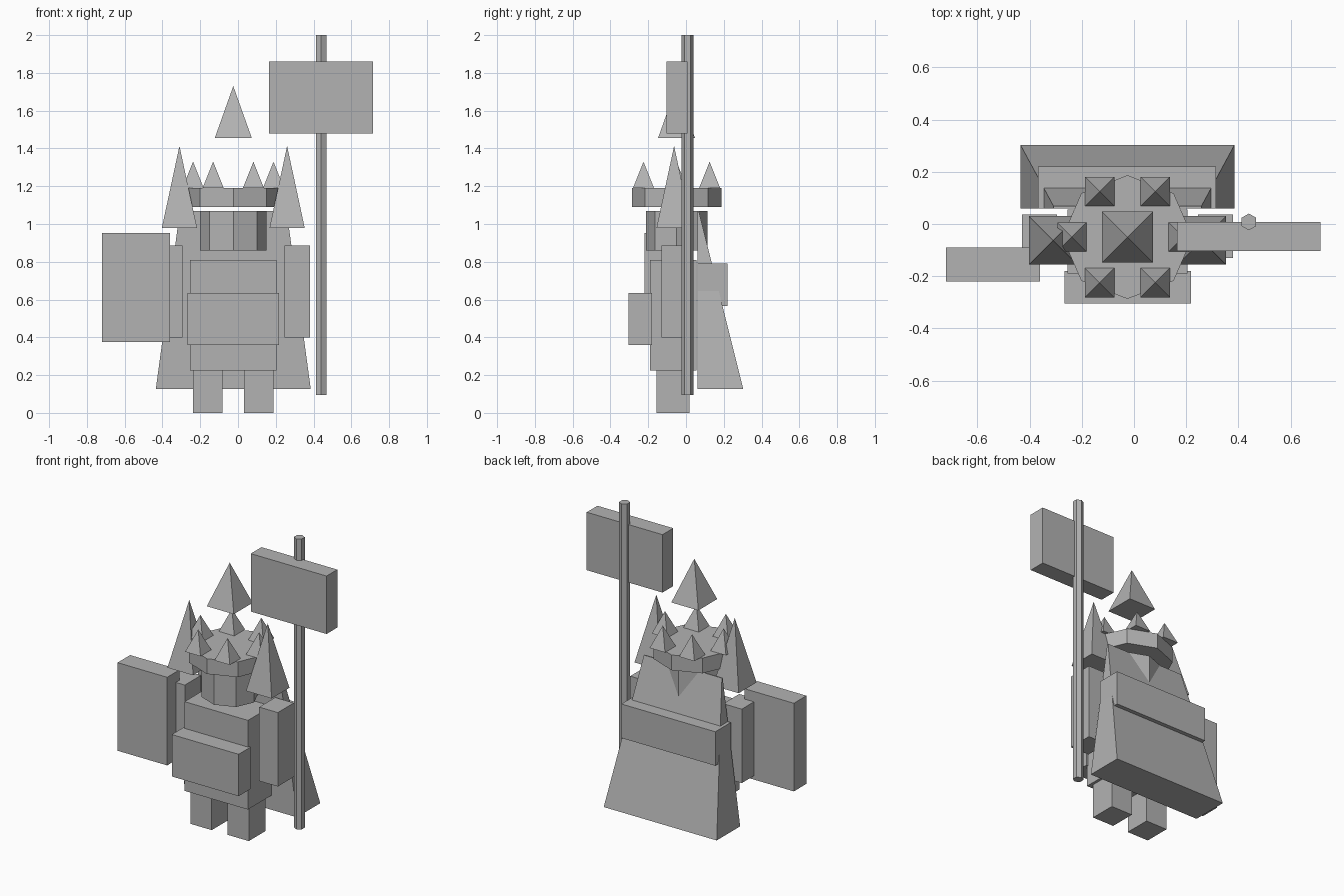
import bpy, math

if "Cube" in bpy.data.objects:
    bpy.data.objects.remove(bpy.data.objects["Cube"])

CX, CY = -0.025, -0.05     # axis of the figure

grey = bpy.data.materials.new("plain grey")
grey.diffuse_color = (0.45, 0.45, 0.45, 1)
grey.use_nodes = True
grey.node_tree.nodes["Principled BSDF"].inputs["Base Color"].default_value = grey.diffuse_color


def make(name, verts, faces):
    mesh = bpy.data.meshes.new(name)
    mesh.from_pydata(verts, [], faces)
    mesh.materials.append(grey)
    obj = bpy.data.objects.new(name, mesh)
    bpy.context.collection.objects.link(obj)
    return obj


def loft(name, lower, upper):
    """Closed solid between two rings with equal point counts (counter-clockwise)."""
    n = len(lower)
    faces = [list(range(n))[::-1], list(range(n, 2 * n))]
    faces += [[i, (i + 1) % n, n + (i + 1) % n, n + i] for i in range(n)]
    return make(name, lower + upper, faces)


def rect(x0, x1, y0, y1, z):
    return [(x0, y0, z), (x1, y0, z), (x1, y1, z), (x0, y1, z)]


def box(name, x0, x1, y0, y1, z0, z1):
    return loft(name, rect(x0, x1, y0, y1, z0), rect(x0, x1, y0, y1, z1))


def prism(name, n, cx, cy, rx, ry, z0, z1, start=0.0):
    def ring(z):
        return [(cx + rx * math.cos(start + math.tau * i / n),
                 cy + ry * math.sin(start + math.tau * i / n), z) for i in range(n)]
    return loft(name, ring(z0), ring(z1))


def spike(name, cx, cy, half, z0, z1):
    base = rect(cx - half, cx + half, cy - half, cy + half, z0)
    return make(name, base + [(cx, cy, z1)],
                [(3, 2, 1, 0)] + [(i, (i + 1) % 4, 4) for i in range(4)])


# Body
box("torso", -0.255, 0.205, -0.19, 0.055, 0.225, 0.81)
box("belly_plate", -0.267, 0.218, -0.305, -0.18, 0.36, 0.635)

# Paired limbs and shoulder spikes
for side, s in (("left", -1), ("right", 1)):
    def span(a, b):
        return sorted((CX + s * a, CX + s * b))
    box(side + "_leg", *span(0.057, 0.212), -0.155, 0.018, 0, 0.228)
    box(side + "_arm", *span(0.27, 0.405), -0.13, 0.036, 0.40, 0.885)
    spike(side + "_shoulder_spike", CX + s * 0.285, -0.063, 0.093, 0.98, 1.413)

# Head, crown band and its six points
prism("head", 8, CX, CY, 0.177, 0.163, 0.86, 1.07)
prism("crown_band", 8, CX, CY, 0.25, 0.237, 1.09, 1.19)
for i in range(6):
    a = math.tau * i / 6
    spike(f"crown_point_{i + 1}", CX + 0.213 * math.cos(a), CY + 0.202 * math.sin(a),
          0.056, 1.19, 1.33)
spike("floating_top_point", CX, CY, 0.098, 1.455, 1.73)

# Cape tapering upward, with a band across the back
loft("cape", rect(CX - 0.41, CX + 0.41, 0.06, 0.303, 0.127),
     rect(CX - 0.283, CX + 0.283, 0.06, 0.068, 1.068))
box("cape_band", -0.367, 0.315, 0.06, 0.22, 0.567, 0.79)

# Shield and banner
box("shield", -0.72, -0.36, -0.22, -0.09, 0.375, 0.953)
prism("banner_pole", 6, 0.44, 0.008, 0.032, 0.032, 0.095, 2.0, math.pi / 2)
box("banner", 0.165, 0.715, -0.103, 0.008, 1.48, 1.86)
